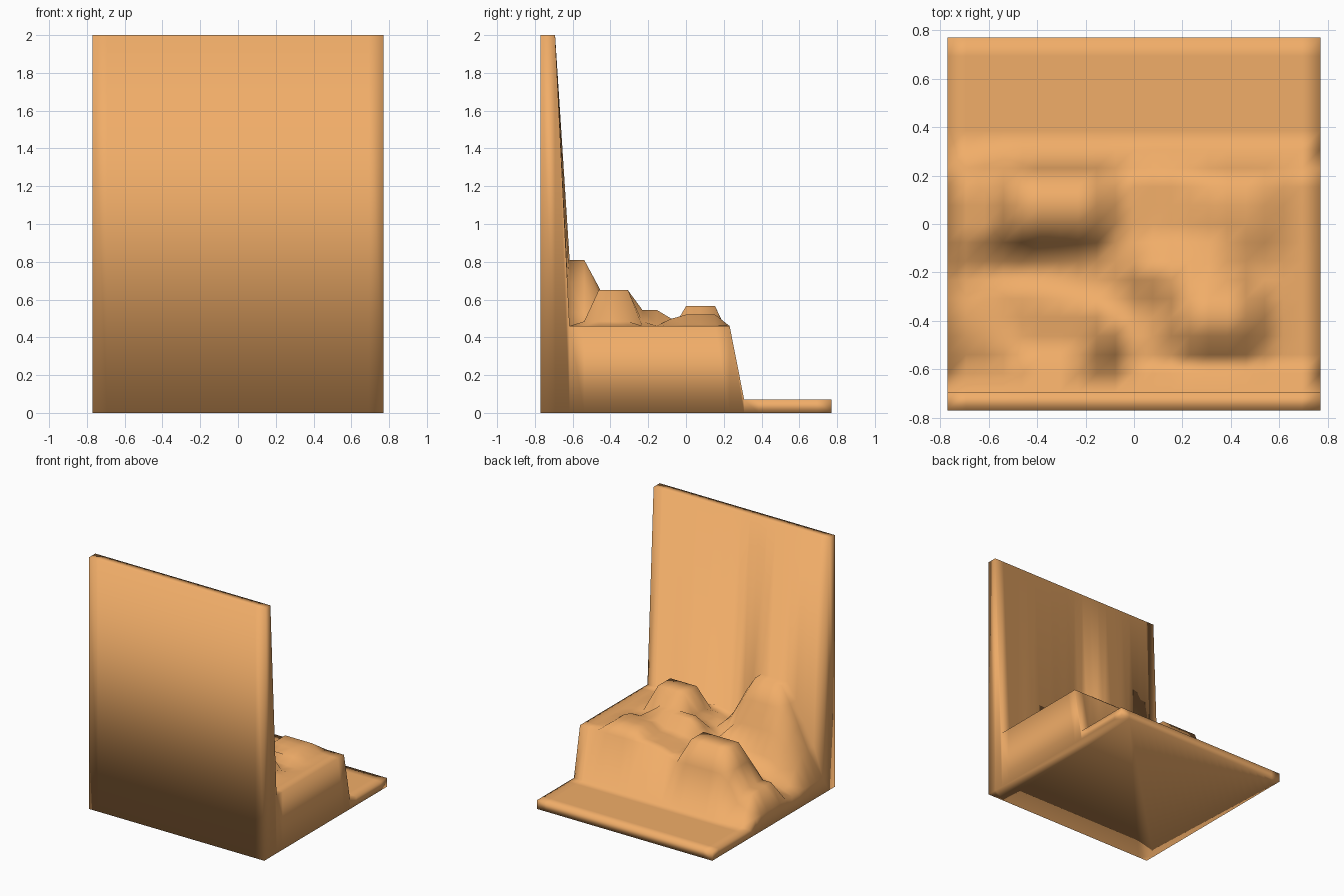
import bpy, bmesh, math

if "Cube" in bpy.data.objects:
    bpy.data.objects.remove(bpy.data.objects["Cube"])

N = 20                 # grid cells per side
HALF = 0.77
STEP = 2 * HALF / N
BASE, WALL = 0.07, 2.0

# hills: x0, x1, y0, y1 of the flat top, top height, side slope
HILLS = [
    (-0.48, -0.21, -0.63, -0.53, 0.81, 2.1),   # spur against the wall
    (0.22, 0.47, -0.47, -0.30, 0.65, 2.4),     # tall hill
    (0.05, 0.40, -0.24, -0.15, 0.545, 1.3),    # saddle shoulder
    (-0.48, -0.14, -0.02, 0.16, 0.565, 2.3),   # middle hill
    (0.30, 0.55, -0.05, 0.16, 0.52, 0.8),      # low rise
    (-0.72, -0.58, -0.08, 0.16, 0.28, 1.4),    # foothill
]


def ground(x):
    """Gentle ramp from the low left edge to the right plateau."""
    t = min(1, max(0, (x + HALF) / 0.88))
    return 0.13 + 0.33 * t


def height(i, j):
    x, y = -HALF + i * STEP, -HALF + j * STEP
    if j <= 1:
        return WALL
    if j >= 14:
        return BASE
    h = ground(x)
    if i in (0, N):
        return h
    for x0, x1, y0, y1, top, slope in HILLS:
        d = math.hypot(max(x0 - x, x - x1, 0), max(y0 - y, y - y1, 0))
        h = max(h, top - slope * d)
    # the front lip is kept level with the plateau
    return min(h, 0.46) if j == 13 else h


# terrain surface with the back wall
bm = bmesh.new()
grid = [[bm.verts.new((-HALF + i * STEP, -HALF + j * STEP, height(i, j)))
         for j in range(N + 1)] for i in range(N + 1)]
for i in range(N):
    for j in range(N):
        bm.faces.new((grid[i][j], grid[i + 1][j], grid[i + 1][j + 1], grid[i][j + 1]))

# skirt down to the floor and flat underside
rim = ([grid[i][0] for i in range(N)] + [grid[N][j] for j in range(N)]
       + [grid[i][N] for i in range(N, 0, -1)] + [grid[0][j] for j in range(N, 0, -1)])
low = [bm.verts.new((v.co.x, v.co.y, 0)) for v in rim]
for k in range(len(rim)):
    m = (k + 1) % len(rim)
    bm.faces.new((rim[k], low[k], low[m], rim[m]))
bm.faces.new(low[::-1])
bmesh.ops.recalc_face_normals(bm, faces=bm.faces)
for f in bm.faces:
    f.smooth = True

mesh = bpy.data.meshes.new("terrain_block")
bm.to_mesh(mesh)
bm.free()
terrain = bpy.data.objects.new("terrain_block", mesh)
bpy.context.collection.objects.link(terrain)

# warm orange finish
mat = bpy.data.materials.new("orange_clay")
mat.diffuse_color = (0.88, 0.42, 0.14, 1)
mat.use_nodes = True
mat.node_tree.nodes["Principled BSDF"].inputs["Base Color"].default_value = mat.diffuse_color
mesh.materials.append(mat)
